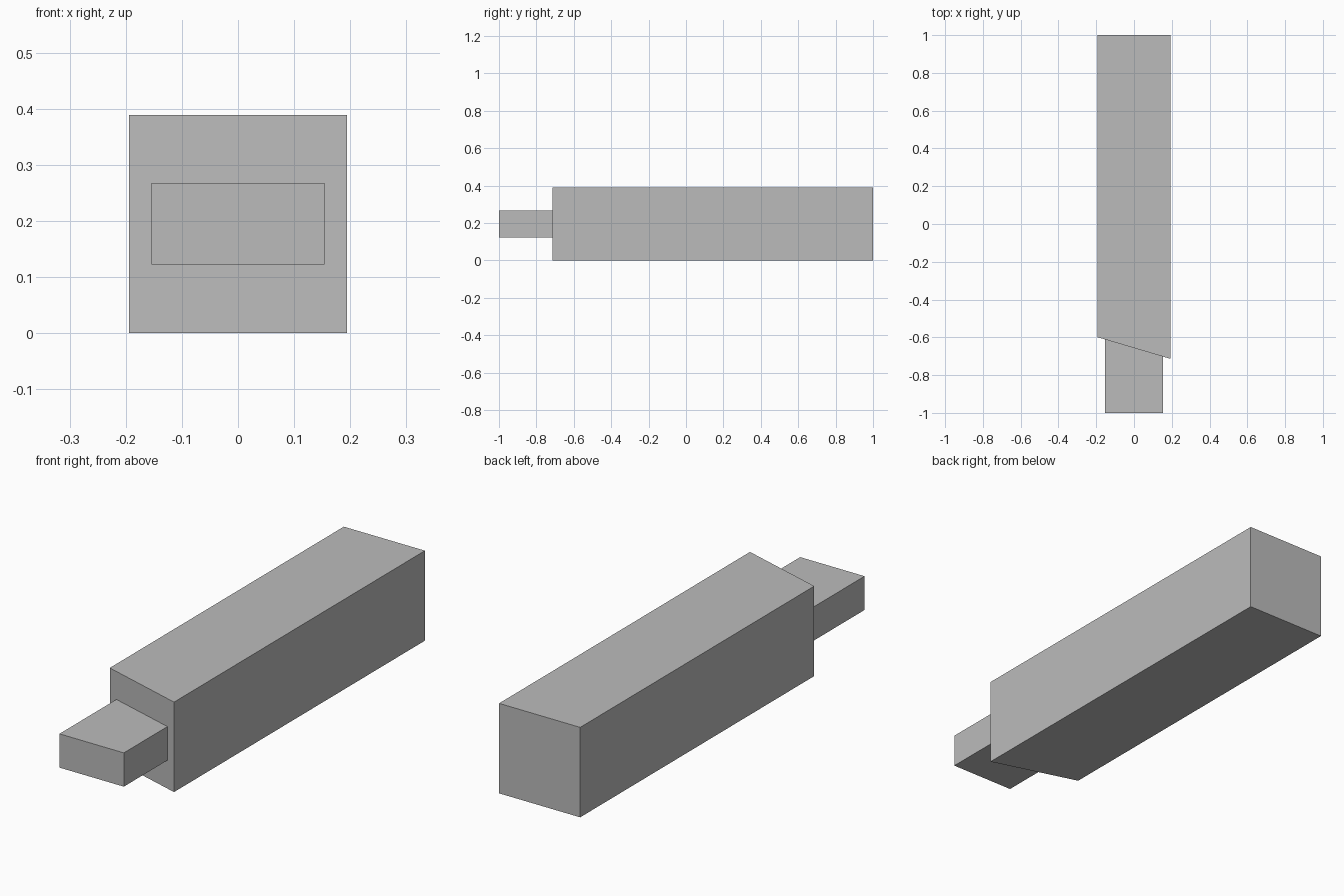
import bpy, bmesh

if "Cube" in bpy.data.objects:
    bpy.data.objects.remove(bpy.data.objects["Cube"])

grey = bpy.data.materials.new("plain_grey")
grey.diffuse_color = (0.5, 0.5, 0.5, 1)
grey.use_nodes = True
grey.node_tree.nodes["Principled BSDF"].inputs["Base Color"].default_value = grey.diffuse_color

HALF = 0.194                     # half width of the beam
LEFT, RIGHT = -0.599, -0.714     # shoulder y at the left and right sides


def shoulder(x):
    return LEFT + (RIGHT - LEFT) * (x + HALF) / (2 * HALF)


def prism(name, outline, z0, z1):
    """Extrude an outline in the xy plane from z0 up to z1."""
    bm = bmesh.new()
    face = bm.faces.new([bm.verts.new((x, y, z0)) for x, y in outline])
    top = bmesh.ops.extrude_face_region(bm, geom=[face])["geom"]
    verts = [g for g in top if isinstance(g, bmesh.types.BMVert)]
    bmesh.ops.translate(bm, verts=verts, vec=(0, 0, z1 - z0))
    bmesh.ops.recalc_face_normals(bm, faces=bm.faces)
    mesh = bpy.data.meshes.new(name)
    bm.to_mesh(mesh)
    bm.free()
    mesh.materials.append(grey)
    obj = bpy.data.objects.new(name, mesh)
    bpy.context.collection.objects.link(obj)
    return obj


# Square beam with a slanted front shoulder
prism("beam", [(-HALF, LEFT), (HALF, RIGHT), (HALF, 1), (-HALF, 1)], 0, 0.389)

# Flat tenon that meets the slanted shoulder
T = 0.154
prism("tenon", [(-T, -1), (T, -1), (T, shoulder(T)), (-T, shoulder(-T))], 0.122, 0.268)
